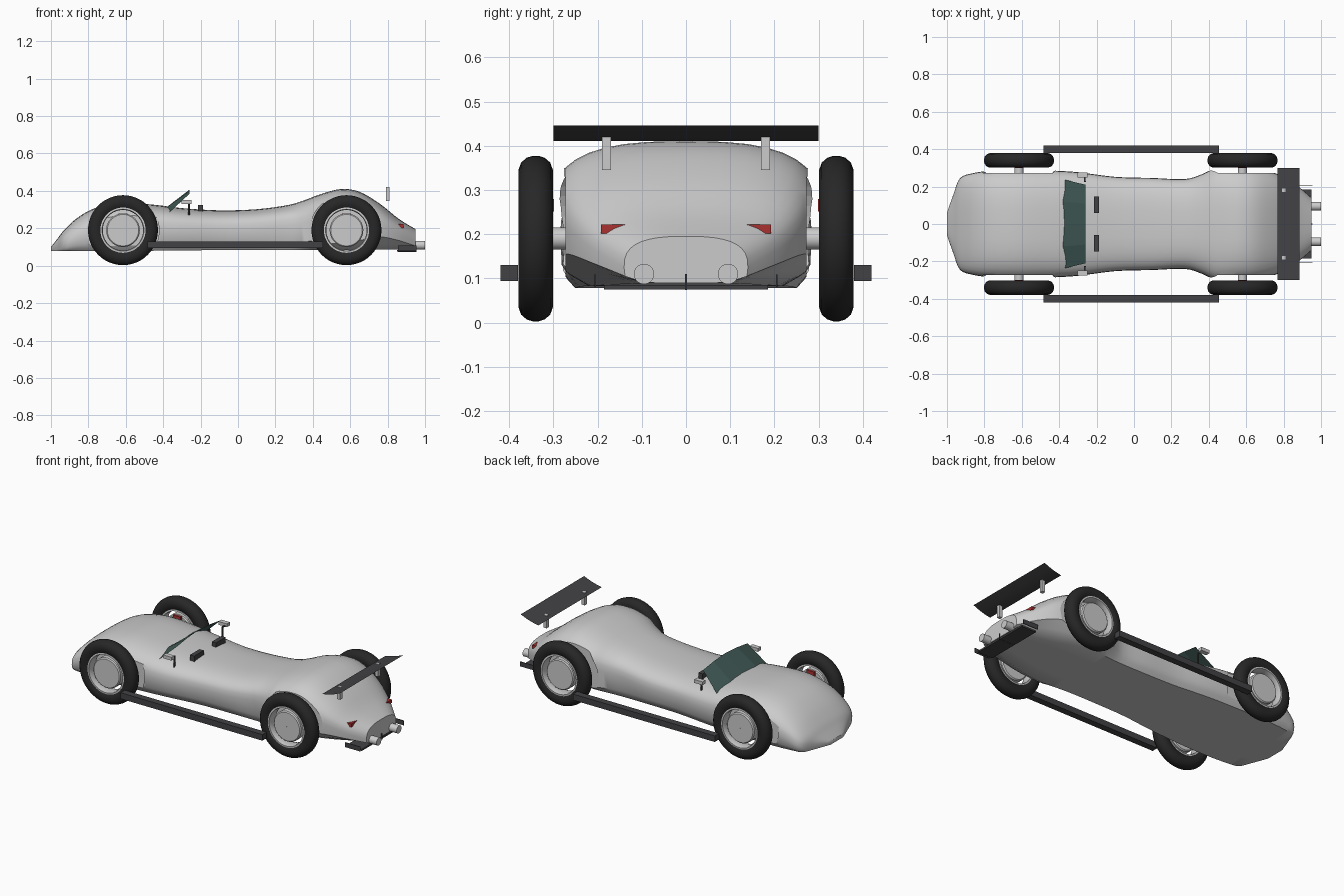
import bpy, bmesh, math
from mathutils import Vector, Matrix

if "Cube" in bpy.data.objects:
    bpy.data.objects.remove(bpy.data.objects["Cube"])


def material(name, rgb):
    m = bpy.data.materials.new(name)
    m.diffuse_color = (*rgb, 1)
    m.use_nodes = True
    m.node_tree.nodes["Principled BSDF"].inputs["Base Color"].default_value = m.diffuse_color
    return m


RUBBER = material("rubber", (0.02, 0.02, 0.02))
CARBON = material("carbon", (0.055, 0.055, 0.06))
RED = material("red", (0.4, 0.03, 0.03))
GLASS = material("tinted_glass", (0.05, 0.1, 0.09))


def finish(name, bm, mat=None, smooth=None, fix=True):
    if fix:
        bmesh.ops.recalc_face_normals(bm, faces=bm.faces[:])
    me = bpy.data.meshes.new(name)
    bm.to_mesh(me)
    bm.free()
    ob = bpy.data.objects.new(name, me)
    bpy.context.collection.objects.link(ob)
    if mat:
        me.materials.append(mat)
    if smooth:
        bpy.ops.object.select_all(action='DESELECT')
        ob.select_set(True)
        bpy.context.view_layer.objects.active = ob
        bpy.ops.object.shade_smooth_by_angle(angle=math.radians(smooth))
    return ob


def box(name, center, size, mat=None):
    bm = bmesh.new()
    bmesh.ops.create_cube(bm, size=1)
    bmesh.ops.scale(bm, vec=size, verts=bm.verts)
    bmesh.ops.translate(bm, vec=center, verts=bm.verts)
    return finish(name, bm, mat)


def rod(name, center, r, length, axis, mat=None, n=32):
    bm = bmesh.new()
    rot = Matrix.Rotation(math.pi / 2, 4, 'Y' if axis == 'x' else 'X')
    if axis == 'z':
        rot = Matrix()
    bmesh.ops.create_cone(bm, cap_ends=True, segments=n, radius1=r, radius2=r,
                          depth=length, matrix=Matrix.Translation(center) @ rot)
    return finish(name, bm, mat, 40)


def rings_mesh(bm, rings, closed_path, closed_ring=True):
    """Bridge equal-length rows of points with quads."""
    vs = [[bm.verts.new(p) for p in r] for r in rings]
    n = len(rings[0])
    for i in range(len(vs) - (0 if closed_path else 1)):
        a, b = vs[i], vs[(i + 1) % len(vs)]
        for j in range(n - (0 if closed_ring else 1)):
            k = (j + 1) % n
            bm.faces.new((a[j], a[k], b[k], b[j]))
    return vs


def lathe(name, profile, loc, mat=None, n=48):
    bm = bmesh.new()
    rings = []
    for i in range(n):
        t = 2 * math.pi * i / n
        rings.append([Vector((r * math.cos(t), y, r * math.sin(t))) + Vector(loc)
                      for r, y in profile])
    rings_mesh(bm, rings, True)
    return finish(name, bm, mat, 40)


# Body stations: x, half width, top z, widest z, sill z, floor half width, floor z
stations = [
    (-1.00, .060, .100, .090, .085, .055, .078),
    (-.965, .160, .145, .100, .088, .150, .078),
    (-.93, .245, .190, .115, .095, .225, .078),
    (-.86, .272, .255, .150, .110, .240, .078),
    (-.76, .285, .310, .180, .120, .248, .078),
    (-.62, .290, .336, .200, .125, .250, .078),
    (-.45, .286, .326, .200, .130, .245, .080),
    (-.30, .277, .308, .195, .130, .235, .082),
    (-.10, .252, .296, .195, .130, .215, .083),
    (.10, .246, .302, .200, .130, .210, .083),
    (.27, .240, .325, .215, .130, .210, .083),
    (.36, .265, .352, .230, .130, .215, .083),
    (.44, .300, .382, .250, .135, .220, .083),
    (.55, .302, .410, .260, .140, .215, .083),
    (.65, .296, .395, .250, .150, .200, .084),
    (.76, .270, .330, .215, .155, .165, .086),
    (.86, .215, .250, .170, .135, .120, .088),
    (.95, .140, .195, .125, .105, .070, .090),
]


def section(s):
    x, w, zt, zs, zl, wb, zb = s
    half = [(wb * .5, zb), (wb, zb), ((wb + w * .985) / 2, (zb + zl) / 2 - .004),
            (w * .985, zl)]
    for i in range(9):
        t = math.pi / 2 * i / 9
        half.append((w * math.cos(t) ** .72, zs + (zt - zs) * math.sin(t) ** .72))
    right = [(x, y, z) for y, z in half]
    left = [(x, -y, z) for y, z in reversed(half)]
    return [(x, 0, zb)] + right + [(x, 0, zt)] + left


def catmull(a, b, c, d, t):
    return [.5 * (2 * q + (r - p) * t + (2 * p - 5 * q + 4 * r - s) * t * t
                  + (3 * q - p - 3 * r + s) * t ** 3) for p, q, r, s in zip(a, b, c, d)]


path = []
last = len(stations) - 1
for i in range(last):
    a, b = stations[max(i - 1, 0)], stations[i]
    c, d = stations[i + 1], stations[min(i + 2, last)]
    path += [catmull(a, b, c, d, k / 4) for k in range(4)]
path.append(stations[-1])
bm = bmesh.new()
vs = rings_mesh(bm, [section(s) for s in path], False)
bm.faces.new(vs[0])
bm.faces.new(vs[-1])
body = finish("body", bm, None, 35)

# Wheels, with arches cut into the body
bm = bmesh.new()
tyre = [(.12, -.030), (.135, -.038), (.155, -.039), (.172, -.033), (.183, -.020), (.187, -.007)]
tyre += [(r, -y) for r, y in reversed(tyre)]
rim = [(.121, -.033), (.112, -.034), (.108, -.02), (.108, .02), (.112, .034), (.121, .033)]
disc = [(.001, -.026), (.084, -.026), (.09, -.02), (.09, .02), (.084, .026), (.001, .026)]
for end, x in (("front", -.615), ("rear", .58)):
    for side, s in (("left", 1), ("right", -1)):
        tag = f"{end}_{side}"
        loc = (x, s * .34, .19)
        lathe("tyre_" + tag, tyre, loc, RUBBER)
        lathe("rim_" + tag, rim, loc)
        lathe("wheel_disc_" + tag, disc, loc)
        rod("hub_" + tag, (x, s * .29, .19), .025, .06, 'y')
        box("brake_caliper_" + tag, (x, s * .306, .265), (.05, .014, .028), RED)
        bmesh.ops.create_cone(bm, cap_ends=True, segments=48, radius1=.193, radius2=.193,
                              depth=.2, matrix=Matrix.Translation((x, s * .373, .19))
                              @ Matrix.Rotation(math.pi / 2, 4, 'X'))
cutter = finish("arch_cutter", bm)
cutter.hide_render = True
cutter.display_type = 'WIRE'
mod = body.modifiers.new("arches", 'BOOLEAN')
mod.operation = 'DIFFERENCE'
mod.solver = 'EXACT'
mod.object = cutter

# Windscreen sheet, bent across the width
bm = bmesh.new()
low = [(-.385, -.24, .268), (-.392, -.12, .305), (-.375, 0, .314), (-.392, .12, .305), (-.385, .24, .268)]
top = [(-.26, -.21, .384), (-.26, -.11, .398), (-.26, 0, .406), (-.26, .11, .398), (-.26, .21, .384)]
rings_mesh(bm, [low, top], False, False)
finish("windscreen", bm, GLASS)

# Rear wing: thin sheet rising to the back
bm = bmesh.new()
curve = [(.768, .411), (.80, .417), (.84, .428), (.885, .446)]
rings_mesh(bm, [[(x, -.3, z), (x, .3, z)] for x, z in curve], False, False)
finish("rear_wing", bm, CARBON, 30)

# Diffuser floor and centre fin
box("diffuser", (.90, 0, .080), (.10, .37, .010), CARBON)
box("diffuser_fin_centre", (.905, 0, .092), (.10, .004, .036), CARBON)

# Paired parts
for side, s in (("left", 1), ("right", -1)):
    box("side_bar_" + side, (-.015, s * .40, .112), (.94, .04, .036), CARBON)
    box("wing_strut_" + side, (.80, s * .18, .383), (.02, .02, .075))
    box("diffuser_fin_" + side, (.905, s * .205, .095), (.10, .004, .028), CARBON)
    rod("exhaust_" + side, (.955, s * .095, .11), .023, .09, 'x')
    rod("mirror_stalk_" + side, (-.262, s * .228, .30), .005, .07, 'z', CARBON, 8)
    box("mirror_arm_" + side, (-.262, s * .242, .335), (.008, .035, .006), CARBON)
    box("mirror_" + side, (-.275, s * .262, .340), (.055, .028, .02))
    box("headrest_" + side, (-.20, s * .103, .303), (.028, .09, .044), CARBON)
    # tail light: slanted wedge following the tail
    bm = bmesh.new()
    outline = [(.10, .222), (.192, .222), (.192, .202), (.135, .202)]
    rings_mesh(bm, [[(x, s * y, z) for y, z in outline] for x in (.84, .885)], False)
    bmesh.ops.holes_fill(bm, edges=bm.edges[:], sides=4)
    finish("tail_light_" + side, bm, RED)
